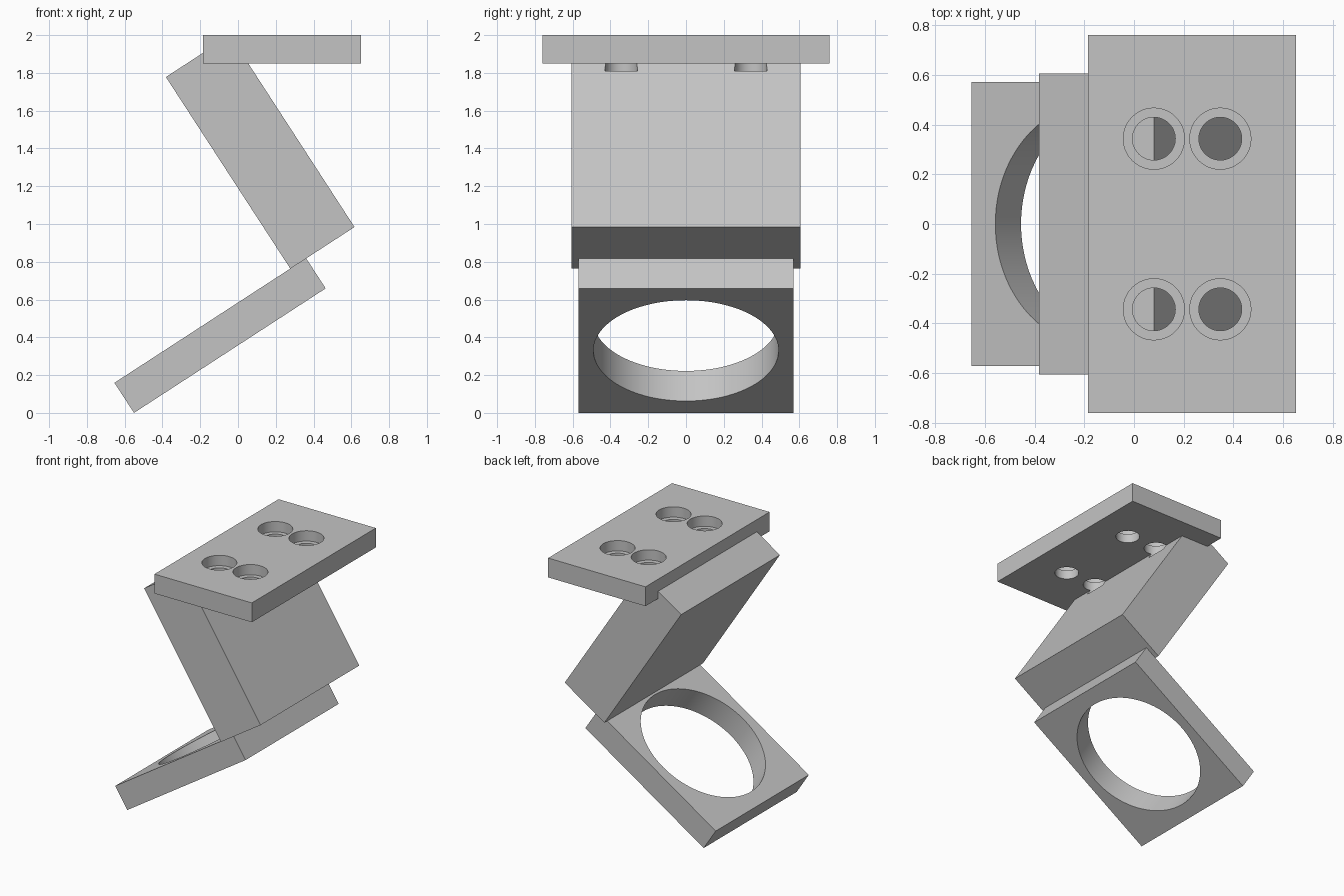
import bpy
from math import radians

default = bpy.data.objects.get("Cube")
if default:
    bpy.data.objects.remove(default, do_unlink=True)

grey = bpy.data.materials.new("plain_grey")
grey.use_nodes = True
colour = (0.55, 0.55, 0.55, 1)
grey.diffuse_color = colour
grey.node_tree.nodes["Principled BSDF"].inputs["Base Color"].default_value = colour


def box(name, centre, size, tilt=0):
    bpy.ops.mesh.primitive_cube_add(size=1, location=centre, rotation=(0, radians(tilt), 0))
    ob = bpy.context.object
    ob.name = name
    ob.scale = size
    bpy.ops.object.transform_apply(location=False, rotation=False, scale=True)
    ob.data.materials.append(grey)
    return ob


def cylinder(centre, radius, depth, tilt=0, sides=48):
    bpy.ops.mesh.primitive_cylinder_add(vertices=sides, radius=radius, depth=depth,
                                        location=centre, rotation=(0, radians(tilt), 0))
    ob = bpy.context.object
    ob.name = "hole_cutter"
    ob.hide_render = True
    ob.data.materials.append(grey)
    return ob


def cut(target, cutters):
    bpy.ops.object.select_all(action='DESELECT')
    bpy.context.view_layer.objects.active = target
    target.select_set(True)
    for cutter in cutters:
        mod = target.modifiers.new("cut", 'BOOLEAN')
        mod.operation = 'DIFFERENCE'
        mod.solver = 'EXACT'
        mod.object = cutter
        bpy.ops.object.modifier_apply(modifier=mod.name)
    bpy.ops.object.shade_smooth_by_angle(angle=radians(30))


# Main parts: mounting plate, slanted block, ring plate
plate = box("mounting_plate", (0.233, 0, 1.925), (0.835, 1.52, 0.15))
block = box("slanted_block", (0.1175, 0, 1.381), (1.21, 1.21, 0.405), 57)
ring_centre = (-0.095, 0, 0.4092)
ring = box("ring_plate", ring_centre, (1.21, 1.14, 0.19), -33)

# Counterbored screw holes, which also notch the block under the plate
drills = []
for x in (0.08, 0.347):
    for y in (-0.343, 0.343):
        drills.append(cylinder((x, y, 1.96), 0.086, 0.3))
        drills.append(cylinder((x, y, 2.02), 0.123, 0.2))
cut(plate, drills)

# Trim the block where it meets the plate
trim = box("trim_cutter", (0.233, 0, 2.0), (0.835, 1.52, 0.3))
trim.hide_render = True
cut(block, [trim] + drills)

# Large round opening
opening = cylinder(ring_centre, 0.49, 0.5, -33, 96)
cut(ring, [opening])

# Remove the cutting tools
for ob in drills + [trim, opening]:
    bpy.data.objects.remove(ob, do_unlink=True)
